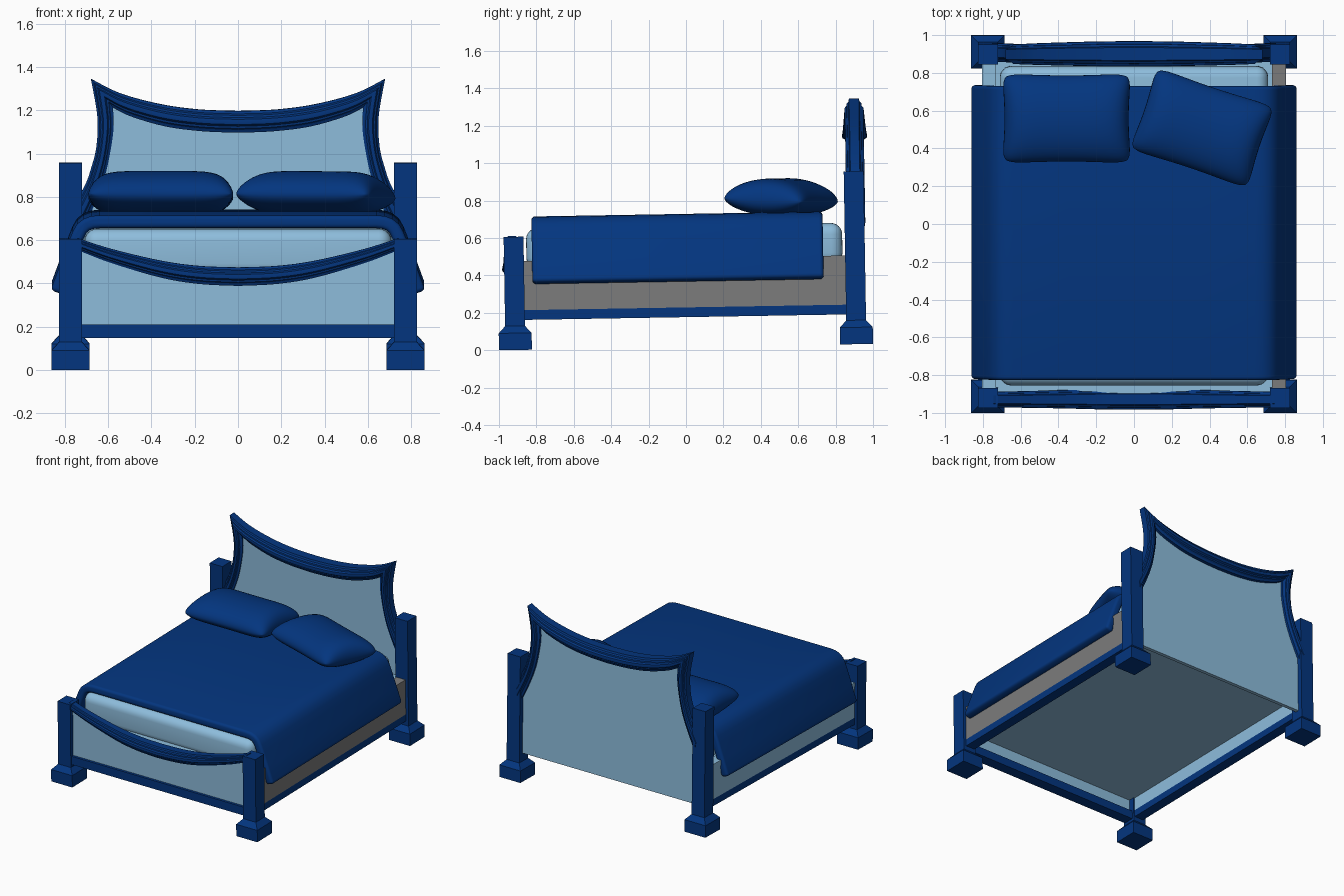
import bpy, bmesh, math
from mathutils import Matrix, Vector

if "Cube" in bpy.data.objects:
    bpy.data.objects.remove(bpy.data.objects["Cube"])


def material(name, rgb):
    m = bpy.data.materials.new(name)
    m.diffuse_color = (*rgb, 1)
    m.use_nodes = True
    m.node_tree.nodes["Principled BSDF"].inputs["Base Color"].default_value = m.diffuse_color
    return m


NAVY = material("navy blue", (0.001, 0.036, 0.212))
PALE = material("pale blue", (0.27, 0.51, 0.72))
GREY = material("grey", (0.2, 0.2, 0.2))

# The whole bed leans very slightly: the head end sits a little higher
TILT = Matrix.Translation((0, 0, 0.017)) @ Matrix.Rotation(0.017, 4, 'X')


def make(name, bm, mat, smooth=None):
    bmesh.ops.recalc_face_normals(bm, faces=bm.faces)
    bm.transform(TILT)
    me = bpy.data.meshes.new(name)
    bm.to_mesh(me)
    bm.free()
    me.materials.append(mat)
    ob = bpy.data.objects.new(name, me)
    bpy.context.collection.objects.link(ob)
    if smooth:
        bpy.ops.object.select_all(action='DESELECT')
        bpy.context.view_layer.objects.active = ob
        ob.select_set(True)
        bpy.ops.object.shade_smooth_by_angle(angle=math.radians(smooth))
    return ob


def box(name, lo, hi, mat, bevel=0):
    bm = bmesh.new()
    bmesh.ops.create_cube(bm, size=1)
    for v in bm.verts:
        v.co = Vector([lo[i] + (v.co[i] + 0.5) * (hi[i] - lo[i]) for i in range(3)])
    if bevel:
        bmesh.ops.bevel(bm, geom=bm.edges[:], offset=bevel, segments=6,
                        profile=0.5, affect='EDGES')
    return make(name, bm, mat, 50 if bevel else None)


def loft(bm, rings):
    """Skin closed rings of points and cap both ends."""
    vs = [[bm.verts.new(p) for p in r] for r in rings]
    for a, b in zip(vs, vs[1:]):
        for i in range(len(a)):
            j = (i + 1) % len(a)
            bm.faces.new((a[i], a[j], b[j], b[i]))
    bm.faces.new(vs[0])
    bm.faces.new(vs[-1])


def spline(pts, n=6):
    """Smooth curve through control tuples."""
    out = []
    for i in range(len(pts) - 1):
        p0, p1, p2, p3 = (pts[max(0, min(len(pts) - 1, i + k))] for k in (-1, 0, 1, 2))
        for s in range(n):
            t = s / n
            out.append(tuple(0.5 * (2 * b + (c - a) * t + (2 * a - 5 * b + 4 * c - d) * t * t
                                    + (3 * b - a - 3 * c + d) * t ** 3)
                             for a, b, c, d in zip(p0, p1, p2, p3)))
    return out + [pts[-1]]


def mirrored(half):
    return half + [(-a, b, -c, d, e) for a, b, c, d, e in reversed(half[:-1])]


# Moulding section: position from outer to inner edge, share of depth
SECTION = [(0, .5), (.13, .58), (.2, .75), (.3, .78), (.38, .97), (.5, 1),
           (.62, .97), (.7, .78), (.8, .75), (.87, .6), (1, .5)]


def moulding(name, stations, y):
    """Same stepped section on both faces."""
    rings = []
    for ox, oz, ix, iz, d in stations:
        def pt(t, k):
            return (ox + (ix - ox) * t, y + k * d, oz + (iz - oz) * t)
        rings.append([pt(t, -k) for t, k in SECTION] + [pt(t, k) for t, k in SECTION[::-1]])
    bm = bmesh.new()
    loft(bm, rings)
    make(name, bm, NAVY, 25)


def panel(name, stations, bottom, y0, y1):
    line = [((s[0] + s[2]) / 2, (s[1] + s[3]) / 2) for s in stations]
    line = [(line[0][0], bottom)] + line + [(line[-1][0], bottom)]
    bm = bmesh.new()
    loft(bm, [[(x, y, z) for x, z in line] for y in (y0, y1)])
    make(name, bm, PALE)


# Four posts with chamfered block feet
for sx, side in ((-1, "left"), (1, "right")):
    for sy, end, top in ((-1, "front", 0.605), (1, "rear", 0.925)):
        bm = bmesh.new()
        loft(bm, [[(sx * 0.774 + a * h, sy * 0.912 + b * h, z)
                   for a, b in ((-1, -1), (1, -1), (1, 1), (-1, 1))]
                  for h, z in ((.088, 0), (.088, .09), (.053, .128), (.053, top))])
        make(f"{end}_{side}_post", bm, NAVY)

# Headboard: sides sweep up to horned corners, dipping top
R = 0.033
horn = (-.68, 1.347 - R, -.578, 1.215 - R, .052)
sides = spline([(-.76, .76 - R, -.735, .61 - R, .05), (-.705, .86 - R, -.67, .75 - R, .05),
                (-.68, .93 - R, -.62, .88 - R, .05), (-.655, 1.03 - R, -.592, 1.0 - R, .05),
                (-.65, 1.17 - R, -.575, 1.12 - R, .05), horn])
top = spline([horn, (-.545, 1.28 - R, -.50, 1.175 - R, .057), (-.36, 1.23 - R, -.34, 1.128 - R, .062),
              (-.18, 1.205 - R, -.17, 1.105 - R, .066), (0, 1.198 - R, 0, 1.098 - R, .067)])
head = mirrored(sides + top[1:])
moulding("headboard_frame", head, 0.92)
panel("headboard_panel", head, 0.19, 0.902, 0.928)

# Footboard: sagging top rail over a flat panel
foot = mirrored(spline([(-.745, .61, -.745, .555, .042), (-.59, .56, -.59, .495, .044),
                        (-.36, .505, -.36, .427, .049), (-.18, .48, -.18, .397, .054),
                        (0, .473, 0, .388, .056)]))
moulding("footboard_frame", foot, -0.92)
panel("footboard_panel", foot, 0.2, -0.936, -0.904)
box("footboard_rail", (-.73, -.955, .147), (.73, -.875, .21), NAVY)

# Side rails, side boards and deck
for s, side, mat in ((-1, "left", PALE), (1, "right", GREY)):
    a, b = sorted((s * .73, s * .805))
    box(f"{side}_rail", (a, -.88, .16), (b, .88, .212), NAVY)
    box(f"{side}_board", (a, -.905, .212), (b, .905, .475), mat)
box("deck", (-.735, -.91, .31), (.735, .905, .465), PALE)

# Mattress
box("mattress", (-.71, -.845, .43), (.71, .845, .65), PALE, 0.06)

# Blanket: thick draped cover, open at head and foot
half = [(0, .712), (.35, .712), (.64, .712), (.68, .708), (.715, .695), (.745, .67),
        (.765, .635), (.785, .585), (.822, .485), (.866, .366)]
outer = [Vector((-x, z)) for x, z in reversed(half[1:])] + [Vector(p) for p in half]
inner = []
for i, p in enumerate(outer):
    d = (outer[min(i + 1, len(outer) - 1)] - outer[max(i - 1, 0)]).normalized()
    inner.append(p + Vector((d.y, -d.x)) * 0.06)
section = outer + inner[::-1]
bm = bmesh.new()
loft(bm, [[(p.x, y, p.y) for p in section] for y in (-.815, .742)])
bmesh.ops.recalc_face_normals(bm, faces=bm.faces)
sharp = [e for e in bm.edges if e.calc_face_angle(0) > 1.0]
bmesh.ops.bevel(bm, geom=sharp, offset=.02, segments=4, profile=.5, affect='EDGES')
make("blanket", bm, NAVY, 45)


# Pillows: plump cushions with pinched sides and soft corners
def pillow(name, centre, hx, hy, turn, lean):
    n = 28
    bm = bmesh.new()
    rot = Matrix.Rotation(turn, 3, 'Z') @ Matrix.Rotation(lean, 3, 'X')
    for up in (1, -1):
        grid = []
        for i in range(n + 1):
            row = []
            for j in range(n + 1):
                u = math.sin((i / n - .5) * math.pi)
                v = math.sin((j / n - .5) * math.pi)
                h = ((1 - u ** 6) * (1 - v * v)) ** 0.5
                x = hx * u * (1 - .025 * (1 - v * v) ** 2) * (1 - .05 * v ** 12)
                y = hy * v * (1 - .03 * (1 - u * u) ** 2) * (1 - .06 * u ** 12)
                z = (.115 if up > 0 else -.085) * h
                row.append(bm.verts.new(rot @ Vector((x, y, z)) + Vector(centre)))
            grid.append(row)
        for i in range(n):
            for j in range(n):
                bm.faces.new((grid[i][j], grid[i + 1][j], grid[i + 1][j + 1], grid[i][j + 1]))
    bmesh.ops.remove_doubles(bm, verts=bm.verts, dist=1e-5)
    make(name, bm, NAVY, 60)


pillow("left_pillow", (-.357, .572, .778), .337, .235, 0, -.06)
pillow("right_pillow", (.36, .522, .778), .328, .228, math.radians(-18.5), -.06)
